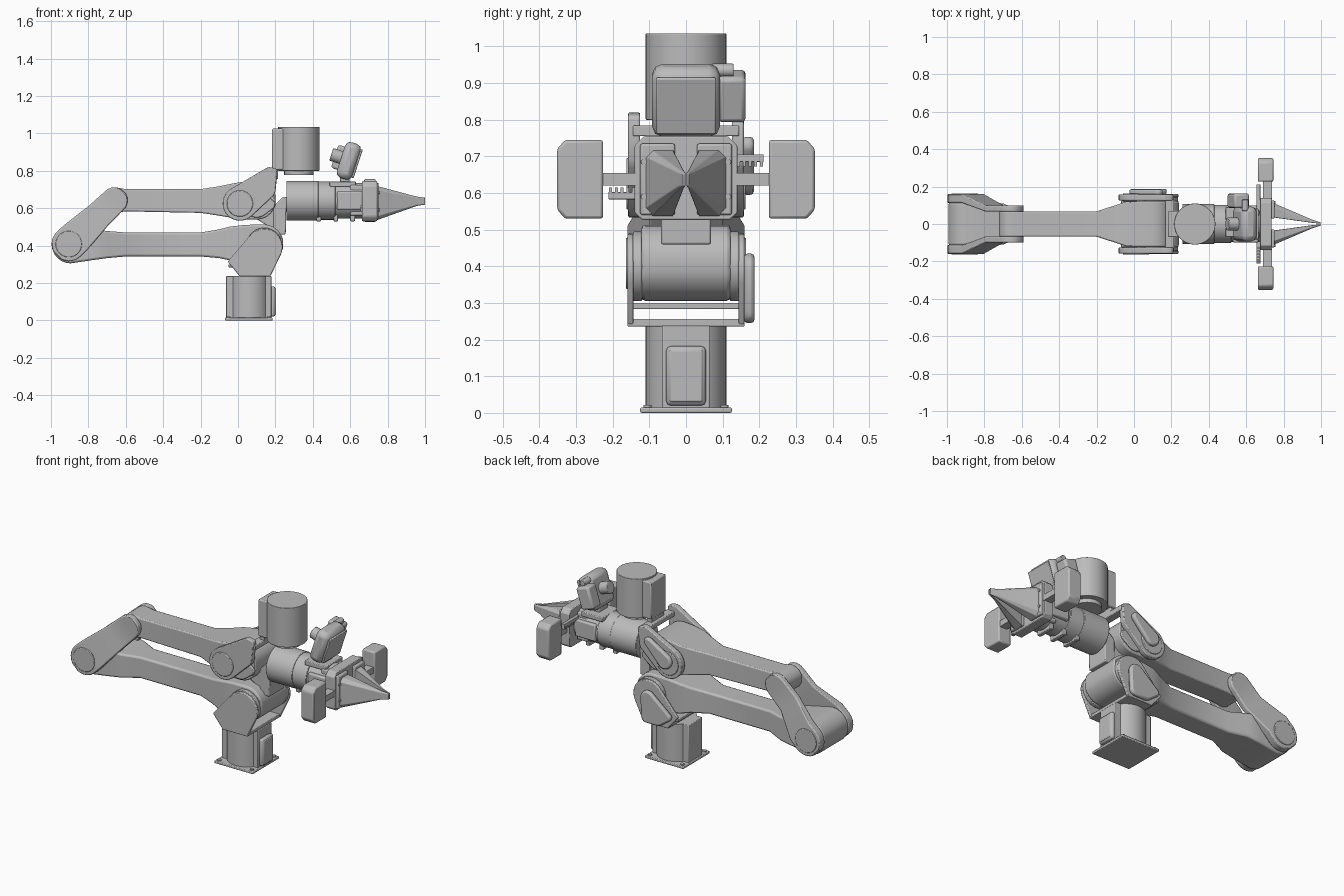
import bpy, bmesh, math
from mathutils import Vector, Matrix
from mathutils.geometry import convex_hull_2d

if "Cube" in bpy.data.objects:
    bpy.data.objects.remove(bpy.data.objects["Cube"])

grey = bpy.data.materials.new("plain_grey")
grey.use_nodes = True
COL = (0.5, 0.5, 0.5, 1)
grey.diffuse_color = COL
grey.node_tree.nodes["Principled BSDF"].inputs["Base Color"].default_value = COL


def finish(name, bm, bevel=0.0, seg=2):
    bmesh.ops.recalc_face_normals(bm, faces=bm.faces)
    me = bpy.data.meshes.new(name)
    bm.to_mesh(me)
    bm.free()
    ob = bpy.data.objects.new(name, me)
    bpy.context.collection.objects.link(ob)
    me.materials.append(grey)
    bpy.ops.object.select_all(action='DESELECT')
    ob.select_set(True)
    bpy.context.view_layer.objects.active = ob
    bpy.ops.object.shade_smooth_by_angle(angle=math.radians(32))
    if bevel:
        m = ob.modifiers.new("bevel", 'BEVEL')
        m.width, m.segments = bevel, seg
        m.limit_method, m.angle_limit = 'ANGLE', math.radians(35)
    return ob


def loft(name, sections, bevel=0.0):
    """Skin a row of equal-length point rings and cap both ends."""
    bm = bmesh.new()
    rings = [[bm.verts.new(p) for p in s] for s in sections]
    n = len(rings[0])
    for a, b in zip(rings, rings[1:]):
        for i in range(n):
            j = (i + 1) % n
            bm.faces.new((a[i], a[j], b[j], b[i]))
    bm.faces.new(rings[0])
    bm.faces.new(rings[-1])
    return finish(name, bm, bevel)


def box(name, x, y, z, bevel=0.0, tilt=0.0):
    bm = bmesh.new()
    bmesh.ops.create_cube(bm, size=1)
    c = [(a[0] + a[1]) / 2 for a in (x, y, z)]
    s = [a[1] - a[0] for a in (x, y, z)]
    mat = Matrix.Translation(c) @ Matrix.Rotation(tilt, 4, 'Y') @ Matrix.Diagonal((*s, 1))
    bmesh.ops.transform(bm, matrix=mat, verts=bm.verts)
    return finish(name, bm, bevel)


def cyl(name, p0, p1, r, bevel=0.0, sides=48):
    p0, p1 = Vector(p0), Vector(p1)
    d = p1 - p0
    bm = bmesh.new()
    bmesh.ops.create_cone(bm, cap_ends=True, segments=sides, radius1=r, radius2=r, depth=d.length)
    mat = Matrix.Translation((p0 + p1) / 2) @ d.to_track_quat('Z', 'Y').to_matrix().to_4x4()
    bmesh.ops.transform(bm, matrix=mat, verts=bm.verts)
    return finish(name, bm, bevel)


def hull_plate(name, discs, y0, y1, bevel=0.005):
    """Plate in the xz plane: hull around discs (x, z, r)."""
    pts = []
    for x, z, r in discs:
        n = 32 if r > 0.03 else 8
        pts += [(x + r * math.cos(2 * math.pi * i / n), z + r * math.sin(2 * math.pi * i / n))
                for i in range(n)] if r else [(x, z)]
    out = [pts[i] for i in convex_hull_2d(pts)]
    return loft(name, [[(x, y, z) for x, z in out] for y in (y0, y1)], bevel)


def rect(x, zt, zb, w):
    return [(x, -w, zb), (x, w, zb), (x, w, zt), (x, -w, zt)]


def arm(name, left, mid, right):
    """Arm along x with round ends; left and right are (x, z, r, half width)."""
    angles = [math.radians(a) for a in range(15, 91, 15)]
    s = []
    for (x, z, r, w), sign in ((left, -1), (right, 1)):
        end = [rect(x + sign * r * math.cos(a), z + r * math.sin(a), z - r * math.sin(a), w)
               for a in angles]
        s += end + [rect(*m) for m in mid] if sign < 0 else end[::-1]
    return loft(name, s, 0.01)


# Base column, foot plate and connector panel
box("foot_plate", (-0.07, 0.185), (-0.125, 0.125), (0, 0.015), 0.004)
cyl("base_column", (0.06, 0, 0.01), (0.06, 0, 0.238), 0.11)
box("base_block", (-0.063, 0.178), (-0.066, 0.066), (0.01, 0.238), 0.004)
box("connector_panel", (0.17, 0.20), (-0.054, 0.054), (0.02, 0.182), 0.012)
box("connector_inset", (0.19, 0.203), (-0.045, 0.045), (0.03, 0.172), 0.004)
for x in (-0.05, 0.165):
    for y in (-0.105, 0.105):
        cyl("foot_bolt", (x, y, 0.01), (x, y, 0.022), 0.011, sides=16)

# Shoulder yoke
yoke = [(0.14, 0.392, 0.098), (-0.055, 0.315, 0), (0.005, 0.24, 0), (0.175, 0.24, 0)]
for s in (-1, 1):
    hull_plate("shoulder_side_plate", yoke, s * 0.143, s * 0.16)
    cyl("shoulder_hub", (0.14, s * 0.12, 0.40), (0.14, s * 0.145, 0.40), 0.095, 0.004)
hull_plate("shoulder_cover", [(0.13, 0.39, 0.045), (0.06, 0.275, 0.03), (0.14, 0.275, 0.03),
                              (-0.005, 0.31, 0.02)], 0.158, 0.187, 0.01)
box("yoke_floor", (0.005, 0.175), (-0.16, 0.16), (0.236, 0.256), 0.003)
box("yoke_crossbar", (-0.05, 0.0), (-0.145, 0.145), (0.283, 0.3), 0.003)

# Lower arm and upper arm
arm("lower_arm", (-0.895, 0.405, 0.1, 0.115),
    [(-0.78, 0.488, 0.322, 0.115), (-0.7, 0.478, 0.333, 0.11), (-0.6, 0.47, 0.342, 0.068),
     (-0.2, 0.47, 0.342, 0.068), (-0.1, 0.487, 0.333, 0.1), (-0.04, 0.502, 0.32, 0.12),
     (0.04, 0.511, 0.306, 0.122)], (0.14, 0.41, 0.103, 0.122))
arm("upper_arm", (-0.655, 0.643, 0.068, 0.068),
    [(-0.6, 0.702, 0.583, 0.068), (-0.2, 0.702, 0.575, 0.068), (-0.1, 0.717, 0.56, 0.1),
     (-0.04, 0.73, 0.55, 0.12), (0.03, 0.742, 0.54, 0.122)], (0.1, 0.643, 0.104, 0.122))

# Cranked elbow links joining the two arms
low, high = Vector((-0.905, 0, 0.408)), Vector((-0.66, 0, 0.642))
axis = (high - low).normalized()
perp = Vector((-axis.z, 0, axis.x))
length = (high - low).length
r0, r1 = 0.092, 0.07
stations = [(-r0 * math.cos(math.radians(a)), r0 * math.sin(math.radians(a)), 0.113, 0.16)
            for a in range(15, 91, 15)]
stations += [(0.06, 0.09, 0.113, 0.16), (0.22, 0.074, 0.066, 0.1)]
stations += [(length + r1 * math.cos(math.radians(a)), r1 * math.sin(math.radians(a)), 0.066, 0.1)
             for a in range(90, 14, -15)]
for s in (-1, 1):
    Y = Vector((0, s, 0))
    loft("elbow_link", [[low + axis * t + perp * h * k + Y * y
                         for k, y in ((-1, yi), (1, yi), (1, yo), (-1, yo))]
                        for t, h, yi, yo in stations], 0.006)
    cyl("elbow_cap", low + Y * 0.155, low + Y * 0.164, 0.07, 0.003)

# Wrist links, cross tie and bracket
for s in (-1, 1):
    hull_plate("wrist_link", [(0.01, 0.625, 0.092), (0.165, 0.78 + 0.015 * (s < 0), 0.025),
                              (0.195, 0.78 + 0.02 * (s < 0), 0.015), (0.17, 0.69, 0.03)],
               s * 0.125, s * 0.158)
    cyl("wrist_hub", (0.01, s * 0.12, 0.625), (0.01, s * 0.163, 0.625), 0.07, 0.004)
    hull_plate("wrist_cheek", [(0.1, 0.62, 0.07), (0.175, 0.62, 0.025)], s * 0.12, s * 0.135)
hull_plate("wrist_cover", [(0.02, 0.64, 0.045), (0.13, 0.73, 0.025)], 0.155, 0.185, 0.01)
box("wrist_tie", (0.165, 0.215), (-0.145, 0.145), (0.755, 0.785), 0.004)
box("motor_bracket", (0.185, 0.215), (-0.06, 0.06), (0.77, 0.84), 0.004)
hull_plate("wrist_bracket", [(0.19, 0.46, 0), (0.255, 0.46, 0), (0.26, 0.66, 0), (0.24, 0.66, 0),
                             (0.19, 0.61, 0)], -0.068, 0.068)
hull_plate("wrist_knuckle", [(0.1, 0.6, 0.05), (0.21, 0.52, 0.04), (0.21, 0.6, 0.02)], -0.06, 0.06)

# Upright motor
cyl("motor_can", (0.325, 0, 0.80), (0.325, 0, 1.035), 0.11, 0.002, 64)
box("motor_block", (0.182, 0.3), (-0.07, 0.07), (0.805, 1.025), 0.006)
cyl("motor_flange", (0.325, 0, 0.777), (0.325, 0, 0.802), 0.078)

# Forearm barrel
cyl("forearm_barrel", (0.258, 0, 0.64), (0.43, 0, 0.64), 0.106, 0.003, 64)
cyl("forearm_collar", (0.425, 0, 0.64), (0.52, 0, 0.64), 0.102, 0.003, 64)
cyl("forearm_tip", (0.515, 0, 0.64), (0.675, 0, 0.64), 0.095, 0.003, 64)
for x in (0.42, 0.51, 0.60):
    box("barrel_clamp", (x, x + 0.025), (-0.055, 0.055), (0.53, 0.6), 0.004)
for s in (-1, 1):
    box("barrel_side_block", (0.53, 0.665), (s * 0.05 - 0.05, s * 0.05 + 0.05), (0.59, 0.69), 0.008)
box("gripper_drive_block", (0.6, 0.67), (-0.075, 0.075), (0.56, 0.725), 0.008)

# Camera, mount and side box, all leaning forward
TILT = math.radians(18)
box("camera_mount", (0.49, 0.63), (-0.07, 0.09), (0.715, 0.742), 0.004)
box("camera_post", (0.545, 0.595), (-0.04, 0.04), (0.7, 0.79), 0.004)
box("camera_body", (0.548, 0.636), (-0.093, 0.093), (0.753, 0.953), 0.03, TILT)
n = Vector((math.cos(TILT), 0, -math.sin(TILT)))
f = Vector((0.592, 0, 0.853)) + n * 0.047
box("camera_window", (f.x - 0.006, f.x + 0.006), (-0.082, 0.082), (f.z - 0.08, f.z + 0.08), 0.004, TILT)
cyl("camera_plug", Vector((0.57, 0, 0.865)), Vector((0.57, 0, 0.865)) - n * 0.075, 0.035, 0.004, 24)
box("camera_side_box", (0.515, 0.6), (0.085, 0.163), (0.8, 0.93), 0.012, TILT)
cyl("camera_side_pin", (0.595, 0.07, 0.935), (0.595, 0.13, 0.935), 0.018, 0.003, 20)

# Gripper body with clipped corners
body = [(-0.14, 0.6), (-0.14, 0.73), (-0.115, 0.755), (0.115, 0.755), (0.14, 0.73),
        (0.14, 0.6), (0.14, 0.545), (0.12, 0.527), (-0.12, 0.527), (-0.14, 0.545)]
loft("gripper_body", [[(x, y, z) for y, z in body] for x in (0.675, 0.735)], 0.004)

# Mirrored slide rods, end blocks, racks and fingers
for s in (-1, 1):
    box("slide_rod", (0.69, 0.738), sorted((s * 0.13, s * 0.245)), (0.62, 0.655))
    block = [(0.226, 0.53), (0.226, 0.745), (0.33, 0.745), (0.352, 0.72), (0.352, 0.555), (0.33, 0.53)]
    loft("end_block", [[(x, s * y, z) for y, z in block] for x in (0.662, 0.745)], 0.008)
    zr = 0.675 if s > 0 else 0.573
    box("rack_bar", (0.655, 0.675), sorted((s * 0.05, s * 0.212)), (zr + 0.01, zr + 0.03), 0.002)
    for i in range(6):
        y = s * (0.128 + 0.0155 * i)
        zt = zr if s > 0 else zr + 0.03
        box("rack_tooth", (0.655, 0.675), (y - 0.004, y + 0.004), (zt - 0.002, zt + 0.012))
    box("finger_carriage", (0.73, 0.752), sorted((s * 0.03, s * 0.125)), (0.54, 0.735), 0.006)
    cone = [(0.745, 0.035, 0.112, 0.537, 0.718, 0.02), (0.955, 0.006, 0.022, 0.612, 0.662, 0.006),
            (1.0, 0.001, 0.008, 0.619, 0.656, 0.003)]
    loft("finger", [[(x, s * yi, zb), (x, s * (yo - c), zb), (x, s * yo, zb + c),
                     (x, s * yo, zt - c), (x, s * (yo - c), zt), (x, s * yi, zt)]
                    for x, yi, yo, zb, zt, c in cone], 0.002)
    for z in (0.59, 0.685):
        cyl("gripper_screw", (0.73, s * 0.115, z), (0.756, s * 0.115, z), 0.008, sides=16)
